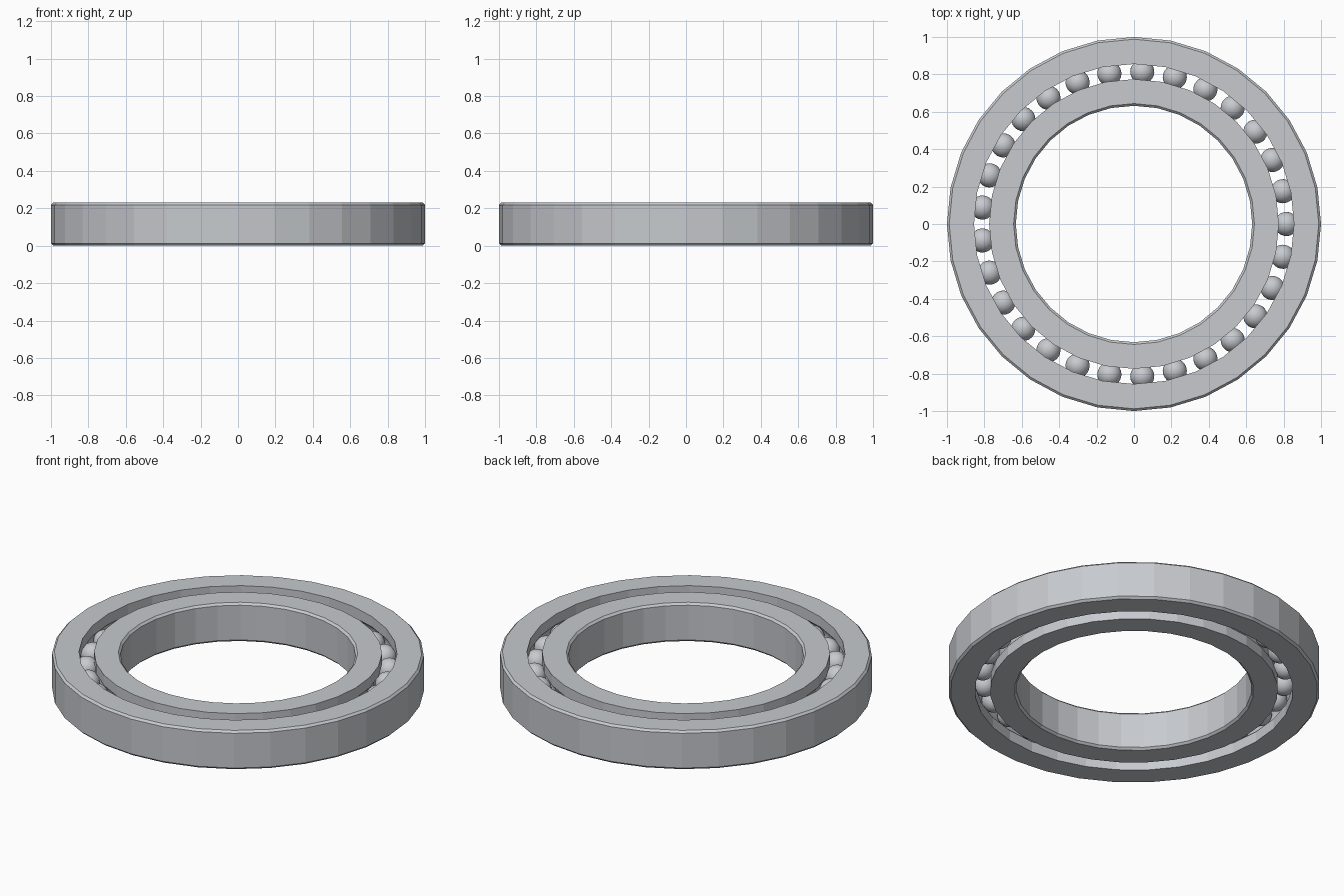
import bpy, bmesh
from math import sin, cos, pi, tau, acos

default = bpy.data.objects.get("Cube")
if default:
    bpy.data.objects.remove(default, do_unlink=True)

HEIGHT, BEVEL, SEGMENTS = 0.23, 0.012, 32
PITCH, BALL_RADIUS, BALL_COUNT = 0.815, 0.0645, 29
GROOVE_RADIUS, HALF_GAP = 0.067, 0.0405

steel = bpy.data.materials.new("brushed steel grey")
steel.use_nodes = True
colour = (0.57, 0.59, 0.62, 1)
steel.diffuse_color = colour
steel.node_tree.nodes["Principled BSDF"].inputs["Base Color"].default_value = colour


def add_object(name, bm):
    mesh = bpy.data.meshes.new(name)
    bm.to_mesh(mesh)
    bm.free()
    mesh.materials.append(steel)
    obj = bpy.data.objects.new(name, mesh)
    bpy.context.collection.objects.link(obj)
    return obj


def race(name, plain_radius, side):
    """Lathe a ring with a bevelled plain wall and a grooved wall; side is +1 for outer."""
    r = plain_radius
    wall = PITCH + side * HALF_GAP
    profile = [(wall, 0), (r - side * BEVEL, 0), (r, BEVEL),
               (r, HEIGHT - BEVEL), (r - side * BEVEL, HEIGHT), (wall, HEIGHT)]
    # ball groove arc
    spread = acos(HALF_GAP / GROOVE_RADIUS)
    steps = 10
    for i in range(steps + 1):
        a = spread * (1 - 2 * i / steps)
        profile.append((PITCH + side * GROOVE_RADIUS * cos(a),
                        HEIGHT / 2 + GROOVE_RADIUS * sin(a)))
    bm = bmesh.new()
    rings = []
    for s in range(SEGMENTS):
        a = tau * s / SEGMENTS
        rings.append([bm.verts.new((p * cos(a), p * sin(a), z)) for p, z in profile])
    n = len(profile)
    for s in range(SEGMENTS):
        here, after = rings[s], rings[(s + 1) % SEGMENTS]
        for i in range(n):
            j = (i + 1) % n
            bm.faces.new((here[i], here[j], after[j], after[i]))
    bmesh.ops.recalc_face_normals(bm, faces=bm.faces)
    return add_object(name, bm)


race("outer_race", 1.0, 1)
race("inner_race", 0.632, -1)

# ring of balls sharing one mesh
bm = bmesh.new()
bmesh.ops.create_uvsphere(bm, u_segments=24, v_segments=16, radius=BALL_RADIUS)
for face in bm.faces:
    face.smooth = True
first = add_object("ball_1", bm)
for i in range(BALL_COUNT):
    ball = first
    if i:
        ball = bpy.data.objects.new(f"ball_{i + 1}", first.data)
        bpy.context.collection.objects.link(ball)
    a = tau * i / BALL_COUNT
    ball.location = (PITCH * cos(a), PITCH * sin(a), HEIGHT / 2)
    ball.rotation_euler.z = a
